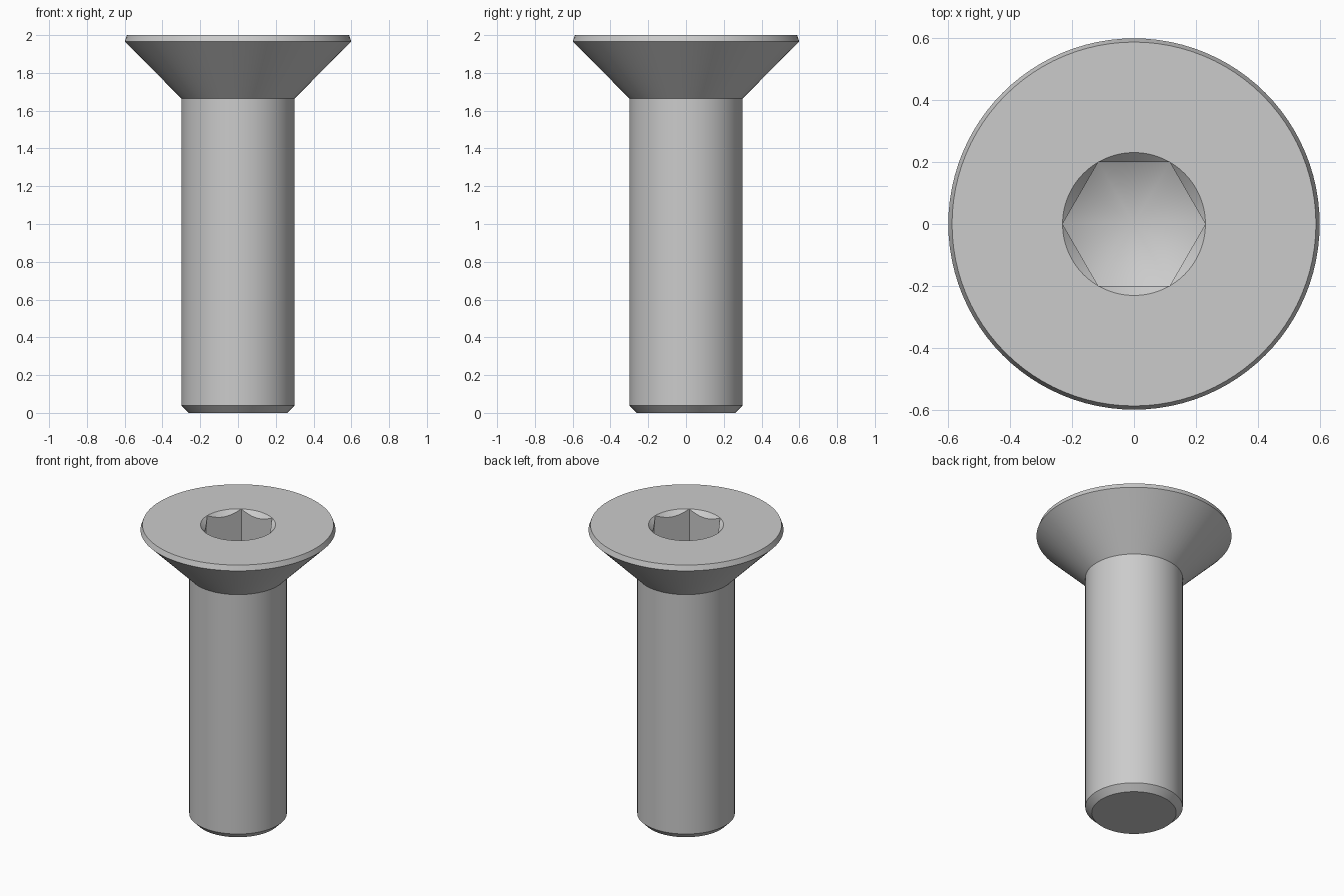
import bpy, bmesh
from math import sin, cos, pi, radians, tan

cube = bpy.data.objects.get("Cube")
if cube:
    bpy.data.objects.remove(cube, do_unlink=True)

SEGMENTS = 96
FLAT = 0.2                       # half width across the hex flats
CORNER = FLAT / cos(pi / 6)      # hex corner radius
TOP = 2.0
DEPTH = 0.25

steel = bpy.data.materials.new("steel grey")
steel.use_nodes = True
colour = (0.6, 0.6, 0.6, 1)
steel.diffuse_color = colour
steel.node_tree.nodes["Principled BSDF"].inputs["Base Color"].default_value = colour


def hex_radius(angle):
    """Radius of a hexagon with corners on the x axis."""
    return FLAT / cos((angle % (pi / 3)) - pi / 6)


def add_ring(bm, radius, height):
    """Ring of vertices; radius and height are functions of the angle."""
    ring = []
    for i in range(SEGMENTS):
        a = 2 * pi * i / SEGMENTS
        r = radius(a)
        ring.append(bm.verts.new((r * cos(a), r * sin(a), height(r))))
    return ring


def bridge(bm, lower, upper):
    for i in range(SEGMENTS):
        j = (i + 1) % SEGMENTS
        bm.faces.new((lower[i], lower[j], upper[j], upper[i]))


bm = bmesh.new()

# Outside: end chamfer, shank, countersunk head, rim, top face to socket mouth
profile = [(0.26, 0), (0.3, 0.04), (0.3, 1.665), (0.6, 1.966),
           (0.588, TOP), (CORNER, TOP)]
rings = [add_ring(bm, lambda a, r=r: r, lambda _, z=z: z) for r, z in profile]

# Socket: conical lead-in, hex walls, drill-point floor
rings.append(add_ring(bm, hex_radius, lambda r: TOP - (CORNER - r)))
rings.append(add_ring(bm, hex_radius,
                      lambda r: TOP - DEPTH - (CORNER - r) * tan(radians(30))))
for lower, upper in zip(rings, rings[1:]):
    bridge(bm, lower, upper)
bm.faces.new(rings[0][::-1])
tip = bm.verts.new((0, 0, TOP - DEPTH - CORNER * tan(radians(30))))
for i in range(SEGMENTS):
    bm.faces.new((rings[-1][i], rings[-1][(i + 1) % SEGMENTS], tip))

bmesh.ops.remove_doubles(bm, verts=bm.verts[:], dist=0.00001)
bmesh.ops.recalc_face_normals(bm, faces=bm.faces[:])
mesh = bpy.data.meshes.new("countersunk_screw")
bm.to_mesh(mesh)
bm.free()
mesh.materials.append(steel)

screw = bpy.data.objects.new("countersunk_screw", mesh)
bpy.context.collection.objects.link(screw)
bpy.ops.object.select_all(action="DESELECT")
screw.select_set(True)
bpy.context.view_layer.objects.active = screw
bpy.ops.object.shade_smooth_by_angle(angle=radians(25))
